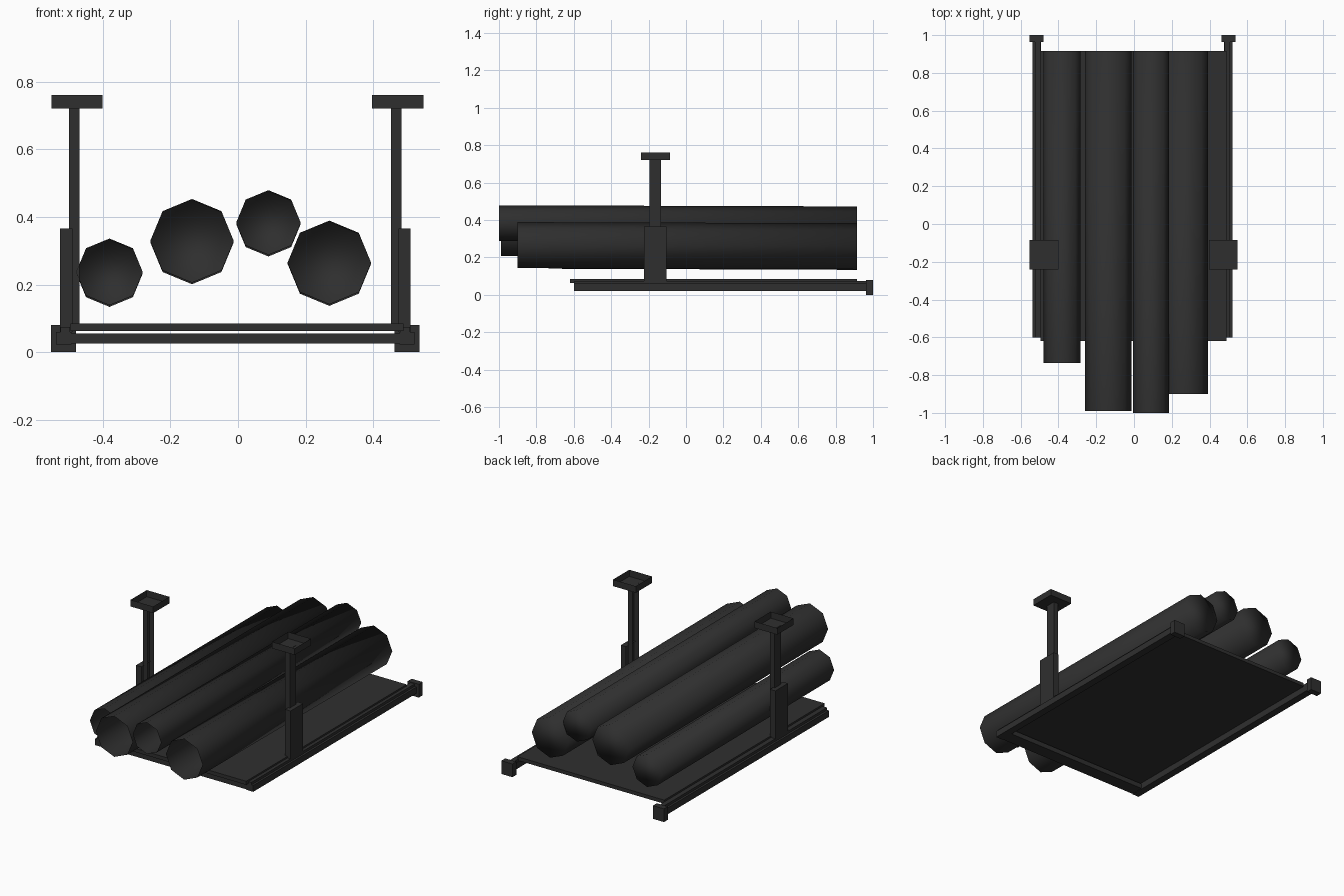
import bpy, bmesh, math
from mathutils import Vector

if "Cube" in bpy.data.objects:
    bpy.data.objects.remove(bpy.data.objects["Cube"])

mat = bpy.data.materials.new("charcoal_grey")
mat.diffuse_color = (0.028, 0.028, 0.028, 1)
mat.use_nodes = True
mat.node_tree.nodes["Principled BSDF"].inputs["Base Color"].default_value = mat.diffuse_color


def finish(name, bm):
    mesh = bpy.data.meshes.new(name)
    bm.to_mesh(mesh)
    bm.free()
    mesh.materials.append(mat)
    obj = bpy.data.objects.new(name, mesh)
    bpy.context.collection.objects.link(obj)
    return obj


def box(name, x, y, z, open_side=None):
    """Box from axis ranges; open_side is the direction of a face left open."""
    bm = bmesh.new()
    bmesh.ops.create_cube(bm, size=1)
    bm.normal_update()
    if open_side:
        gone = [f for f in bm.faces if f.normal.dot(Vector(open_side)) > 0.9]
        bmesh.ops.delete(bm, geom=gone, context='FACES')
    for v in bm.verts:
        v.co = Vector([sum(r) / 2 + c * (r[1] - r[0]) for c, r in zip(v.co, (x, y, z))])
    return finish(name, bm)


def log(name, x, z, r, front, back=0.915, drop=0.006):
    """Eight-sided log along y: open at the front, capped at the back."""
    bm = bmesh.new()
    rings = []
    for y, dz in ((front, 0), (back, -drop)):
        rings.append([bm.verts.new((x + r * math.cos(a), y, z + dz + r * math.sin(a)))
                      for a in (i * math.pi / 4 for i in range(8))])
    for i in range(8):
        j = (i + 1) % 8
        bm.faces.new((rings[0][i], rings[1][i], rings[1][j], rings[0][j]))
    bm.faces.new(rings[1])
    bmesh.ops.recalc_face_normals(bm, faces=bm.faces[:])
    # open shell: make sure the sides point outward
    f = bm.faces[0]
    if f.normal.dot(f.calc_center_median() - Vector((x, 0, z))) < 0 and \
            f.normal.x * (f.calc_center_median().x - x) < 0:
        bmesh.ops.reverse_faces(bm, faces=bm.faces[:])
    for f in bm.faces:
        f.smooth = True
    return finish(name, bm)


# Load of four logs
log("log_left", -0.38, 0.238, 0.098, -0.735)
log("log_mid_left", -0.136, 0.33, 0.123, -0.99)
log("log_mid_right", 0.09, 0.384, 0.095, -1.0)
log("log_right", 0.27, 0.266, 0.123, -0.9)

# Deck and front cross beam
box("deck_plate", (-0.495, 0.489), (-0.62, 0.915), (0.063, 0.085))
box("front_cross_beam", (-0.52, 0.49), (-0.6, -0.52), (0.025, 0.055))

# Side parts, mirrored about a slightly offset centre line
C = -0.008


def span(side, inner, outer):
    return tuple(sorted((C + side * inner, C + side * outer)))


for side, word in ((-1, "left"), (1, "right")):
    inward = (-side, 0, 0)
    box(word + "_rail", span(side, 0.485, 0.53), (-0.6, 0.97), (0.022, 0.06))
    box(word + "_rail_lip", span(side, 0.488, 0.517), (-0.6, 0.97), (0.06, 0.075))
    box(word + "_end_block", span(side, 0.471, 0.545), (0.963, 1.0), (0.0, 0.08))
    box(word + "_post_sleeve", span(side, 0.482, 0.518), (-0.225, -0.105), (0.06, 0.365), inward)
    box(word + "_post", span(side, 0.461, 0.492), (-0.195, -0.135), (0.08, 0.722), inward)
    box(word + "_post_tray", tuple(c + 0.006 for c in span(side, 0.398, 0.55)),
        (-0.24, -0.085), (0.72, 0.76), (0, 0, 1))
